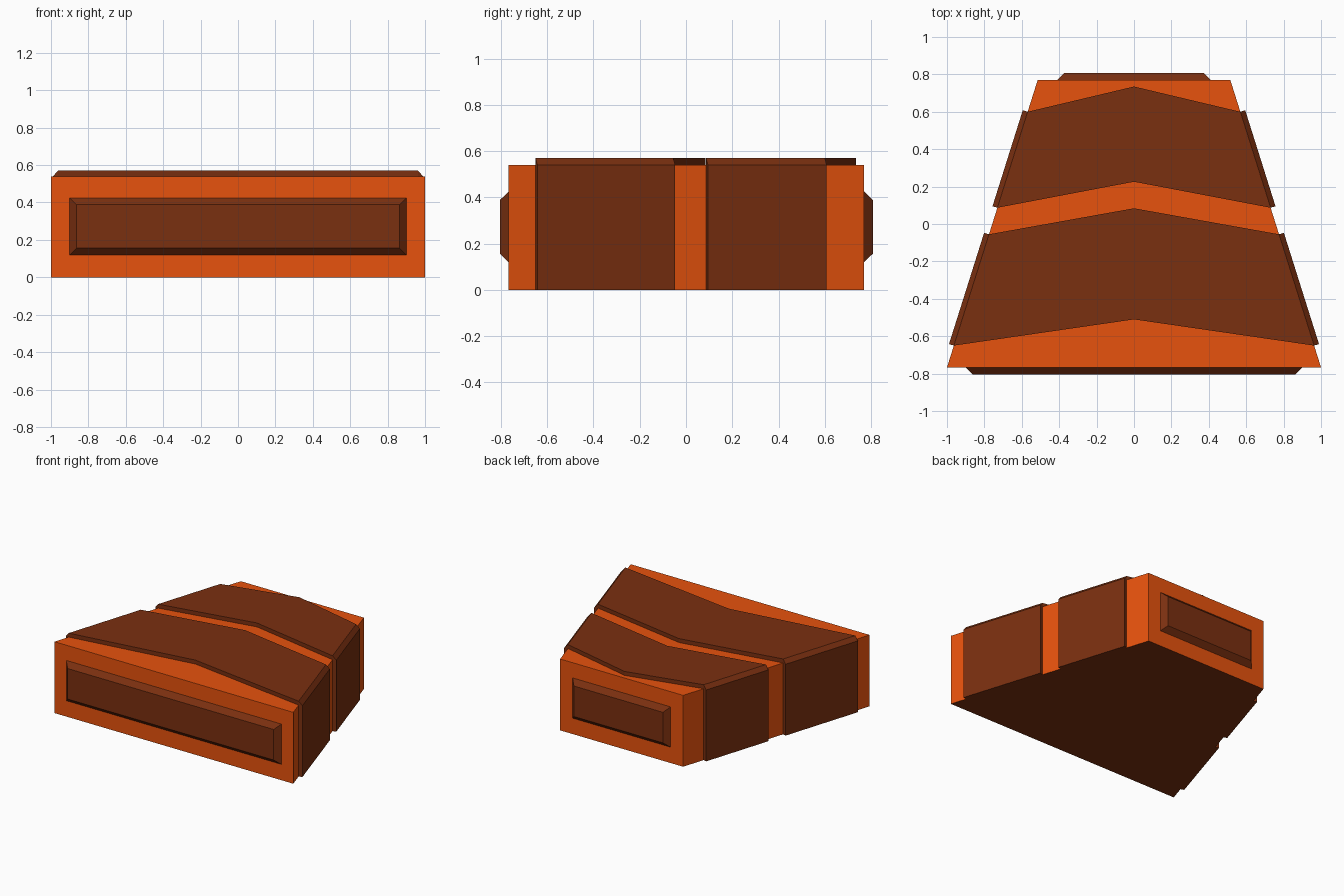
import bpy, bmesh

if "Cube" in bpy.data.objects:
    bpy.data.objects.remove(bpy.data.objects["Cube"])

def material(name, rgb):
    m = bpy.data.materials.new(name)
    m.diffuse_color = (*rgb, 1)
    m.use_nodes = True
    m.node_tree.nodes["Principled BSDF"].inputs["Base Color"].default_value = m.diffuse_color
    return m

ORANGE = material("orange", (0.80, 0.085, 0.004))
BROWN = material("brown", (0.195, 0.029, 0.005))

Y0, Y1, W0, W1, H = -0.767, 0.77, 1.0, 0.515, 0.54   # tapered body
T = 0.03                                             # plate thickness

def half_width(y):
    return W0 + (W1 - W0) * (y - Y0) / (Y1 - Y0)

def make(name, verts, faces, mats):
    bm = bmesh.new()
    vs = [bm.verts.new(v) for v in verts]
    for f in faces:
        bm.faces.new([vs[i] for i in f])
    bmesh.ops.recalc_face_normals(bm, faces=bm.faces)
    me = bpy.data.meshes.new(name)
    bm.to_mesh(me)
    bm.free()
    ob = bpy.data.objects.new(name, me)
    bpy.context.collection.objects.link(ob)
    for m in mats:
        me.materials.append(m)
    return ob

BOX = [(0, 1, 2, 3), (4, 5, 6, 7)] + [(i, (i + 1) % 4, (i + 1) % 4 + 4, i + 4) for i in range(4)]

# Wedge-shaped body with a dark underside
body = make("body", [(s * w, y, z) for z in (0, H)
                     for s, w, y in ((-1, W0, Y0), (1, W0, Y0), (1, W1, Y1), (-1, W1, Y1))],
            BOX, [ORANGE, BROWN])
for p in body.data.polygons:
    if p.normal.z < -0.9:
        p.material_index = 1

# Chevron plates wrapping over the top and down both sides
def chevron(name, edges):
    verts = []
    for y, y_mid in edges:
        w = half_width(y)
        out = (w + 0.026, y + 0.008)
        verts += [(w, y, 0), (*out, 0), (*out, H), (w, y, H + T),
                  (0, y_mid, H + T), (0, y_mid, H), (w, y, H)]
    faces = [(i, i + 1, i + 8, i + 7) for i in range(4)]
    for k in (0, 7):
        faces += [tuple(k + i for i in f) for f in ((0, 1, 2, 6), (2, 3, 6), (3, 4, 5, 6))]
    ob = make(name, verts, faces, [BROWN])
    mod = ob.modifiers.new("mirror", "MIRROR")
    mod.use_clip = True

chevron("front_chevron_plate", [(-0.65, -0.51), (-0.055, 0.084)])
chevron("rear_chevron_plate", [(0.087, 0.226), (0.60, 0.735)])

# Raised bevelled panels on the front and back ends
def panel(name, y, depth, hw):
    verts = []
    for yy, b in ((y, 0), (y + depth, 0.037)):
        a, lo, hi = hw - b, 0.12 + b, 0.425 - b
        verts += [(-a, yy, lo), (a, yy, lo), (a, yy, hi), (-a, yy, hi)]
    make(name, verts, BOX, [BROWN])

panel("front_panel", Y0, -0.038, 0.90)
panel("back_panel", Y1, 0.038, 0.41)
